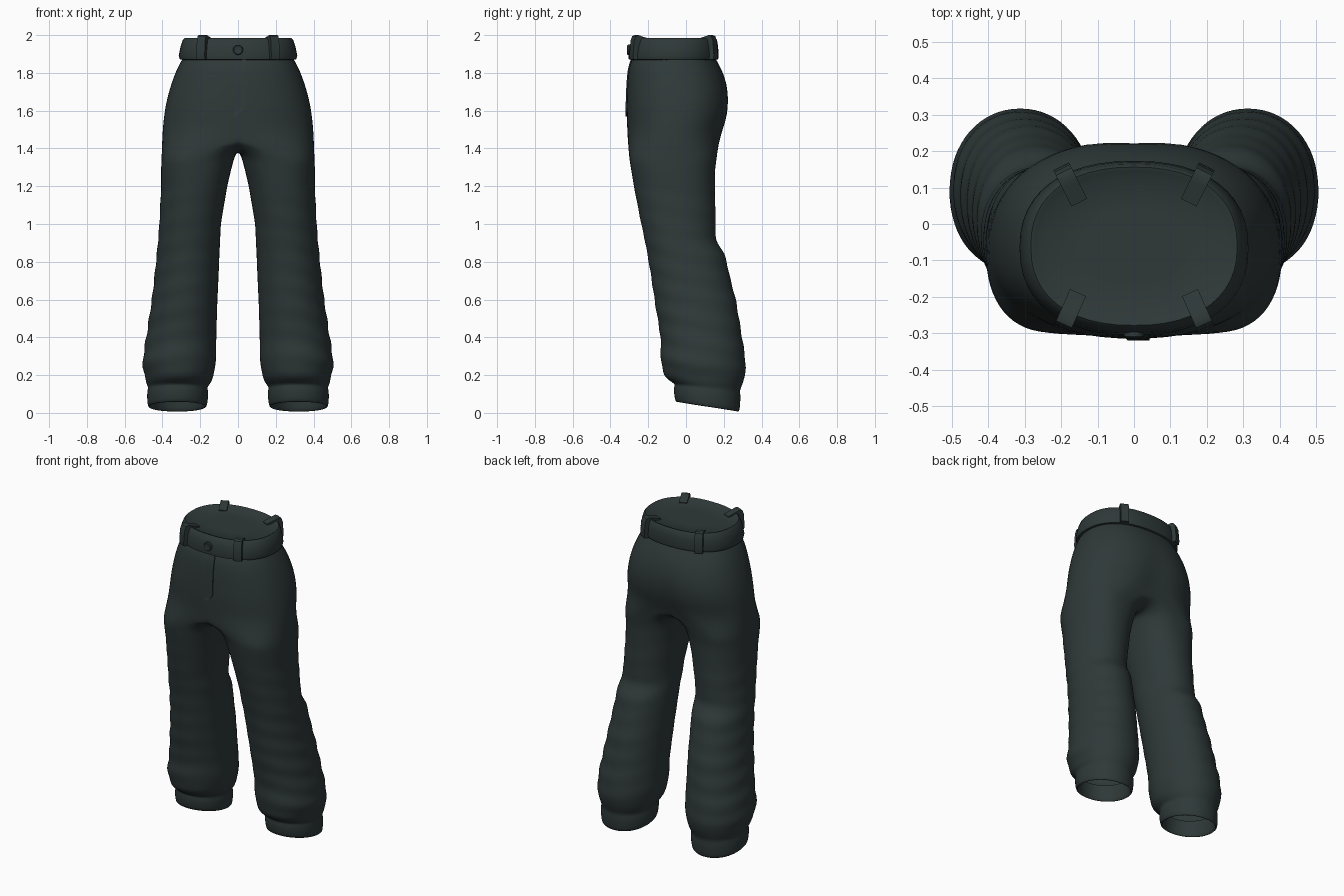
import bpy, bmesh, math
from mathutils import Vector
from mathutils.bvhtree import BVHTree

if "Cube" in bpy.data.objects:
    bpy.data.objects.remove(bpy.data.objects["Cube"])

N = 32            # points around a leg

cloth = bpy.data.materials.new("dark green grey cloth")
cloth.diffuse_color = (0.028, 0.040, 0.040, 1)
cloth.use_nodes = True
cloth.node_tree.nodes["Principled BSDF"].inputs["Base Color"].default_value = cloth.diffuse_color


def finish(name, bm, angle=None):
    bmesh.ops.recalc_face_normals(bm, faces=bm.faces)
    me = bpy.data.meshes.new(name)
    bm.to_mesh(me)
    bm.free()
    ob = bpy.data.objects.new(name, me)
    bpy.context.collection.objects.link(ob)
    me.materials.append(cloth)
    bpy.context.view_layer.objects.active = ob
    bpy.ops.object.select_all(action='DESELECT')
    ob.select_set(True)
    if angle:
        bpy.ops.object.shade_smooth_by_angle(angle=math.radians(angle))
    else:
        bpy.ops.object.shade_smooth()
    return ob


def spow(v, n):
    return math.copysign(abs(v) ** (2 / n), v)


def lerp_rows(rows, z):
    for a, b in zip(rows, rows[1:]):
        if a[0] >= z >= b[0]:
            f = (a[0] - z) / (a[0] - b[0])
            return [p + (q - p) * f for p, q in zip(a, b)]
    return rows[-1]


# Hips: height, half width, front, back
HIPS = [(1.88, .292, -.285, .155), (1.84, .315, -.302, .178), (1.78, .342, -.310, .207),
        (1.70, .368, -.314, .228), (1.62, .387, -.317, .233), (1.54, .397, -.314, .220),
        (1.48, .402, -.311, .195)]
# Legs: height, inner, outer, front, back, squareness
LEGS = [(1.36, .016, .405, -.303, .165, 2.5), (1.29, .035, .408, -.292, .155, 2.35),
        (1.20, .056, .408, -.277, .153, 2.2), (1.00, .090, .417, -.238, .158, 2.1),
        (.91, .094, .424, -.218, .156, 2.1), (.85, .097, .430, -.207, .205, 2.1),
        (.70, .103, .445, -.182, .238, 2.1), (.60, .108, .457, -.168, .265, 2.1),
        (.40, .114, .487, -.135, .298, 2.1), (.27, .115, .508, -.135, .318, 2.1),
        (.20, .128, .497, -.118, .314, 2.1), (.16, .140, .490, -.090, .300, 2.1)]
CUFF = [(.135, .166, .474, -.056, .284, 2.1), (.12, .156, .482, -.066, .290, 2.1),
        (.07, .158, .482, -.064, .288, 2.1), (.032, .165, .478, -.056, .283, 2.1),
        (.030, .176, .467, -.044, .272, 2.1), (.08, .180, .463, -.040, .268, 2.1),
        (.14, .184, .459, -.036, .264, 2.1)]

# Trousers: half a pelvis flowing into one leg, mirrored
bm = bmesh.new()
H = N // 2
ang = [-math.pi / 2 + 2 * math.pi * i / N for i in range(N)]


def half_ring(row):
    z, a, f, b = row
    c, r = (f + b) / 2, (b - f) / 2
    out = []
    for i in range(H + 1):
        t = ang[i]
        x = 0 if i in (0, H) else a * spow(math.cos(t), 2.3)
        y = c + r * spow(math.sin(t), 2.3)
        # soft cleft at the seat
        if y > c and z < 1.75:
            y -= .022 * math.exp(-(x / .06) ** 2) * min(1, (1.75 - z) / .2)
        out.append(bm.verts.new((x, y, z)))
    return out


def leg_ring(row, fold):
    z, xi, xo, f, b, n = row
    cx, cy, rx, ry = (xi + xo) / 2, (f + b) / 2, (xo - xi) / 2, (b - f) / 2
    tilt = .026 * max(0, min(1, (.2 - z) / .1))
    out = []
    for t in ang:
        c, s = math.cos(t), math.sin(t)
        low = max(0, min(1, (1.2 - z) / .9))
        k = 1 + fold * (.010 + .028 * low) * math.sin(52 * z + 2.2 * s + 1.2 * c) * (.55 + .45 * c)
        out.append(bm.verts.new((cx + rx * k * spow(c, n), cy + ry * k * spow(s, n), z - tilt * s)))
    return out


hips = [half_ring(r) for r in HIPS]
for a, b in zip(hips, hips[1:]):
    for i in range(H):
        bm.faces.new((a[i], a[i + 1], b[i + 1], b[i]))
# crotch seam closes the last half ring into a full leg ring
last = hips[-1]
yf, yb = last[0].co.y, last[H].co.y
seam = []
for i in range(H + 1, N):
    v = math.sin(ang[i])
    seam.append(bm.verts.new((0, (yf + yb) / 2 + (yb - yf) / 2 * v, 1.385 + .09 * v ** 4)))
rings = [last + seam]
zs = [1.36, 1.32, 1.29, 1.25] + [1.2 - .04 * i for i in range(25)] + [.20, .16]
rings += [leg_ring(lerp_rows(LEGS, z), 1 if .17 < z < 1.22 else 0) for z in zs]
rings += [leg_ring(r, 0) for r in CUFF]
for a, b in zip(rings, rings[1:]):
    for i in range(N):
        j = (i + 1) % N
        bm.faces.new((a[i], a[j], b[j], b[i]))
trousers = finish("trousers", bm)
mir = trousers.modifiers.new("mirror", 'MIRROR')
mir.use_clip = True
mir.merge_threshold = .0005
sub = trousers.modifiers.new("smooth", 'SUBSURF')
sub.levels = sub.render_levels = 1

# Waistband with closed top
BAND = [(1.868, .288, -.285, .155), (1.872, .308, -.303, .170), (1.89, .314, -.305, .173),
        (1.94, .304, -.299, .170), (1.975, .292, -.288, .164), (1.985, .283, -.278, .156),
        (1.982, .272, -.266, .145), (1.972, .255, -.248, .128), (1.970, .14, -.16, .04)]
bm = bmesh.new()
M = 48
prev = None
for z, a, f, b in BAND:
    ring = []
    for i in range(M):
        t = 2 * math.pi * i / M
        ring.append(bm.verts.new((a * spow(math.cos(t), 2.3),
                                  (f + b) / 2 + (b - f) / 2 * spow(math.sin(t), 2.3), z)))
    if prev:
        for i in range(M):
            j = (i + 1) % M
            bm.faces.new((prev[i], prev[j], ring[j], ring[i]))
    prev = ring
bm.faces.new(prev)
finish("waistband", bm, 50)

# Belt loops: side profile (outward, height) swept across the loop width
LOOP = [(-.02, 1.872), (.022, 1.872), (.026, 1.89), (.020, 1.97), (.010, 1.995), (-.005, 2.0),
        (-.03, 1.992), (-.085, 1.976), (-.085, 1.965), (-.02, 1.965)]


def belt_loop(name, base, direction):
    d = Vector(direction).normalized()
    side = Vector((-d.y, d.x))
    bm = bmesh.new()
    rows = []
    for s in (-.024, .024):
        rows.append([bm.verts.new((base[0] + d.x * r + side.x * s,
                                   base[1] + d.y * r + side.y * s, z)) for r, z in LOOP])
    bm.faces.new(rows[0])
    bm.faces.new(rows[1][::-1])
    for i in range(len(LOOP)):
        j = (i + 1) % len(LOOP)
        bm.faces.new((rows[0][i], rows[0][j], rows[1][j], rows[1][i]))
    finish(name, bm, 40)


for sx, label in ((-1, "left"), (1, "right")):
    belt_loop("back_belt_loop_" + label, (sx * .188, .135), (sx * .45, .9))
    belt_loop("front_belt_loop_" + label, (sx * .188, -.266), (sx * .4, -.9))

# Button
bm = bmesh.new()
prev = None
for y, r in ((-.290, .027), (-.308, .027), (-.313, .022), (-.311, .016)):
    ring = [bm.verts.new((r * math.cos(2 * math.pi * i / 16), y,
                          1.922 + r * math.sin(2 * math.pi * i / 16))) for i in range(16)]
    if prev:
        for i in range(16):
            j = (i + 1) % 16
            bm.faces.new((prev[i], prev[j], ring[j], ring[i]))
    prev = ring
bm.faces.new(prev)
finish("button", bm, 40)

# Fly flap laid on the front of the trousers
deps = bpy.context.evaluated_depsgraph_get()
tree = BVHTree.FromObject(trousers, deps)
bm = bmesh.new()
rows = []
for k in range(17):
    z = 1.87 - .30 * k / 16
    drop = max(0, (1.635 - z) / .065)
    right = .042 - .06 * drop ** 2
    row = []
    for u in (0, .35, .7, 1, 1):
        x = -.025 + (right + .025) * u
        hit = tree.ray_cast(Vector((x, -1, z)), Vector((0, 1, 0)))[0]
        y = hit.y if hit else -.31
        lift = -.004 if len(row) == 4 else .007 * u - .001
        row.append(bm.verts.new((x, y - lift, z)))
    rows.append(row)
for a, b in zip(rows, rows[1:]):
    for i in range(4):
        bm.faces.new((a[i], a[i + 1], b[i + 1], b[i]))
bmesh.ops.recalc_face_normals(bm, faces=bm.faces)
finish("fly_flap", bm, 40)
